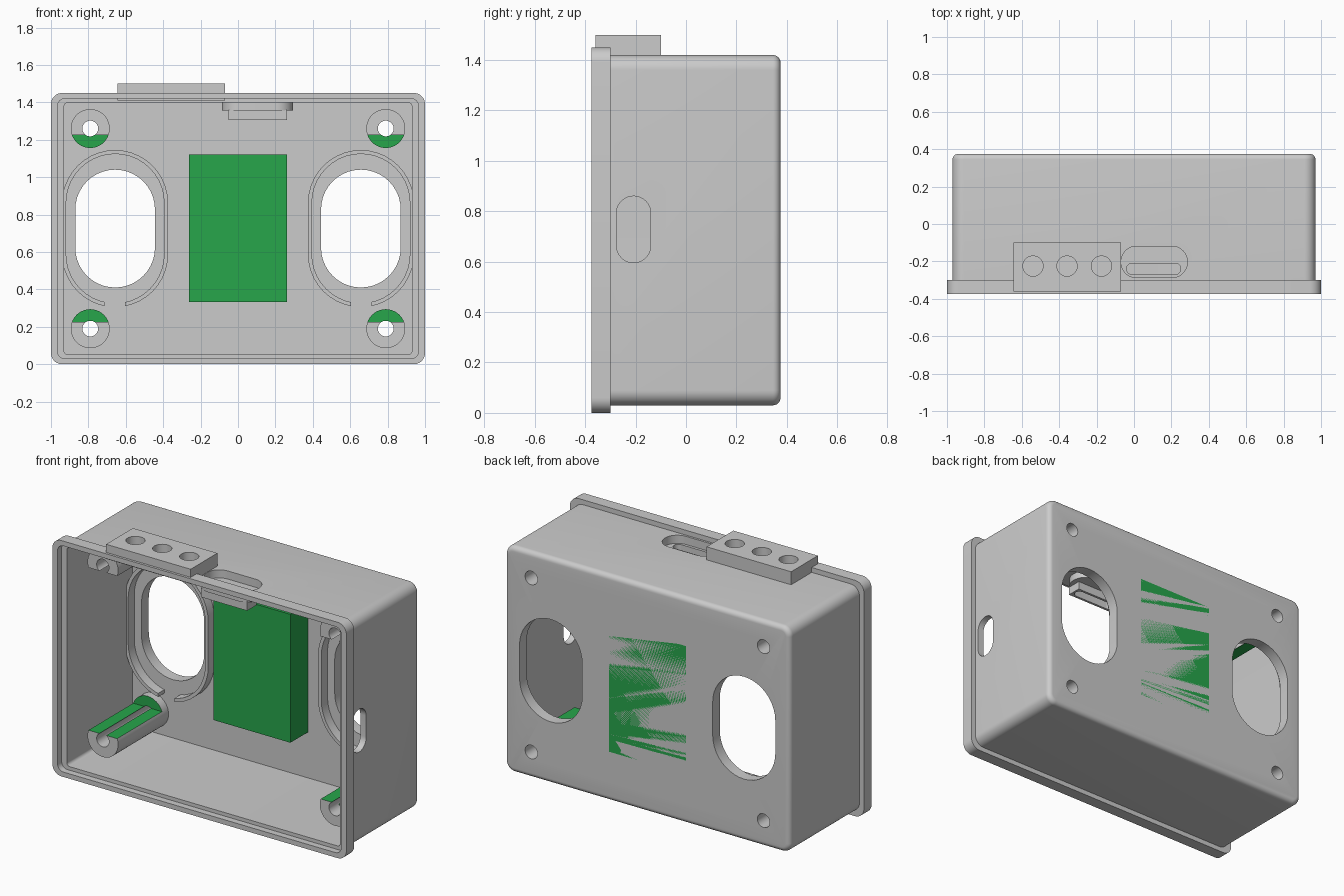
import bpy, bmesh, math

if "Cube" in bpy.data.objects:
    bpy.data.objects.remove(bpy.data.objects["Cube"])

green = bpy.data.materials.new("green")
green.diffuse_color = (0.02, 0.38, 0.07, 1)
green.use_nodes = True
green.node_tree.nodes["Principled BSDF"].inputs["Base Color"].default_value = green.diffuse_color


def outline(cu, cv, hu, hv, r, n=10):
    """Rounded rectangle points in a plane."""
    r = min(r, hu, hv)
    if r <= 0:
        return [(cu + hu, cv + hv), (cu - hu, cv + hv), (cu - hu, cv - hv), (cu + hu, cv - hv)]
    pts = []
    for k, (su, sv) in enumerate([(1, 1), (-1, 1), (-1, -1), (1, -1)]):
        for i in range(n + 1):
            a = math.pi / 2 * (k + i / n)
            p = (cu + su * (hu - r) + r * math.cos(a), cv + sv * (hv - r) + r * math.sin(a))
            if not pts or math.dist(p, pts[-1]) > 1e-5:
                pts.append(p)
    if math.dist(pts[0], pts[-1]) < 1e-5:
        pts.pop()
    return pts


def loft(name, axis, sections):
    """Capped solid through (t, cu, cv, hu, hv, r) sections along an axis."""
    place = {"x": lambda t, u, v: (t, u, v), "y": lambda t, u, v: (u, t, v),
             "z": lambda t, u, v: (u, v, t)}[axis]
    bm = bmesh.new()
    rings = [[bm.verts.new(place(t, u, v)) for u, v in outline(*s)] for t, *s in sections]
    for a, b in zip(rings, rings[1:]):
        for i in range(len(a)):
            j = (i + 1) % len(a)
            bm.faces.new((a[i], a[j], b[j], b[i]))
    bm.faces.new(rings[0])
    bm.faces.new(rings[-1])
    bmesh.ops.recalc_face_normals(bm, faces=bm.faces)
    me = bpy.data.meshes.new(name)
    bm.to_mesh(me)
    bm.free()
    ob = bpy.data.objects.new(name, me)
    bpy.context.collection.objects.link(ob)
    return ob


def prism(name, axis, a, b, cu, cv, hu, hv, r=0):
    return loft(name, axis, [(a, cu, cv, hu, hv, r), (b, cu, cv, hu, hv, r)])


def box(name, x0, x1, y0, y1, z0, z1):
    return prism(name, "z", z0, z1, (x0 + x1) / 2, (y0 + y1) / 2, (x1 - x0) / 2, (y1 - y0) / 2)


def cut(ob, *cutters):
    for c in cutters:
        m = ob.modifiers.new("cut", "BOOLEAN")
        m.operation, m.solver, m.object = "DIFFERENCE", "EXACT", c
        bpy.context.view_layer.update()
        me = bpy.data.meshes.new_from_object(ob.evaluated_get(bpy.context.evaluated_depsgraph_get()))
        ob.modifiers.clear()
        ob.data = me
        bpy.data.objects.remove(c)


MID = 0.725
# Case: flange, walls and rounded back edge
body = (0, MID, 0.97, 0.695, 0.06)
sections = [(-0.375, 0, MID, 1.0, 0.725, 0.06), (-0.30, 0, MID, 1.0, 0.725, 0.06), (-0.30, *body)]
for i in range(7):
    a = math.pi / 2 * i / 6
    d = 0.03 * (1 - math.cos(a))
    sections.append((0.345 + 0.03 * math.sin(a), 0, MID, 0.97 - d, 0.695 - d, 0.06 - d))
case = loft("case", "y", sections)
cut(case, loft("cavity", "y", [(-0.45, 0, MID, 0.965, 0.695, 0.04), (-0.335, 0, MID, 0.965, 0.695, 0.04),
                               (-0.335, 0, MID, 0.93, 0.673, 0.02), (0.305, 0, MID, 0.93, 0.673, 0.02)]))

# Oval openings, screw holes, side slot and top port opening
for s in (-1, 1):
    cut(case, prism("c", "y", 0.2, 0.5, s * 0.657, MID, 0.213, 0.315, 0.213))
    for z in (0.19, 1.26):
        cut(case, prism("c", "y", 0.2, 0.5, s * 0.79, z, 0.042, 0.042, 0.042))
cut(case, prism("c", "x", 0.85, 1.1, -0.208, 0.728, 0.068, 0.132, 0.068),
    prism("c", "z", 1.385, 1.46, 0.108, -0.203, 0.177, 0.084, 0.082))

# Raised rings around the oval openings, with a gap at the bottom
rings = []
for s in (-1, 1):
    ring = prism("opening_ring", "y", 0.245, 0.32, s * 0.657, MID, 0.283, 0.42, 0.283)
    cut(ring, prism("c", "y", 0.1, 0.5, s * 0.657, MID, 0.262, 0.399, 0.262),
        box("c", s * 0.66 - 0.055, s * 0.66 + 0.055, 0.1, 0.5, 0.2, 0.45))
    rings.append(ring)

# Screw posts, cut flat on the side facing the middle
posts = []
for sx in (-1, 1):
    for z, sz in ((0.19, 1), (1.26, -1)):
        x, flat, far = sx * 0.79, z + sz * 0.035, z + sz * 0.2
        post = prism("screw_post", "y", -0.185, 0.32, x, z, 0.104, 0.104, 0.104)
        cut(post, prism("c", "y", -0.4, 0.5, x, z, 0.042, 0.042, 0.042),
            box("c", x - 0.2, x + 0.2, -0.4, 0.25, min(flat, far), max(flat, far)))
        post.data.materials.clear()
        post.data.materials.append(None)
        post.data.materials.append(green)
        for p in post.data.polygons:
            step = abs(p.center.y - 0.25) < 0.002 and abs(p.normal.y) > 0.9
            top = abs(p.center.z - flat) < 0.002 and p.normal.z * sz > 0.99
            p.material_index = 1 if step or top else 0
        posts.append(post)

# Green block on the back wall
block = box("green_block", -0.262, 0.262, 0.135, 0.375, 0.333, 1.122)
block.data.materials.append(green)

# Top tab with three blind holes
tab = box("top_tab", -0.645, -0.07, -0.36, -0.10, 1.41, 1.50)
for x in (-0.54, -0.358, -0.174):
    cut(tab, prism("c", "z", 1.42, 1.6, x, -0.225, 0.054, 0.054, 0.054))

# Port pocket hanging under the top wall
pocket = prism("port_pocket", "z", 1.355, 1.41, 0.105, -0.203, 0.19, 0.095, 0.09)
cut(pocket, prism("c", "z", 1.37, 1.5, 0.108, -0.203, 0.177, 0.084, 0.082),
    prism("c", "z", 1.2, 1.5, 0.105, -0.24, 0.145, 0.03, 0.03))
socket = box("port_socket", -0.052, 0.262, -0.285, -0.195, 1.305, 1.36)
cut(socket, prism("c", "z", 1.2, 1.5, 0.105, -0.24, 0.145, 0.03, 0.03))

# Smooth the curved parts, keeping edges sharp
for ob in [case, tab, pocket, socket] + rings + posts:
    bpy.ops.object.select_all(action="DESELECT")
    ob.select_set(True)
    bpy.context.view_layer.objects.active = ob
    bpy.ops.object.shade_smooth_by_angle(angle=math.radians(30))
